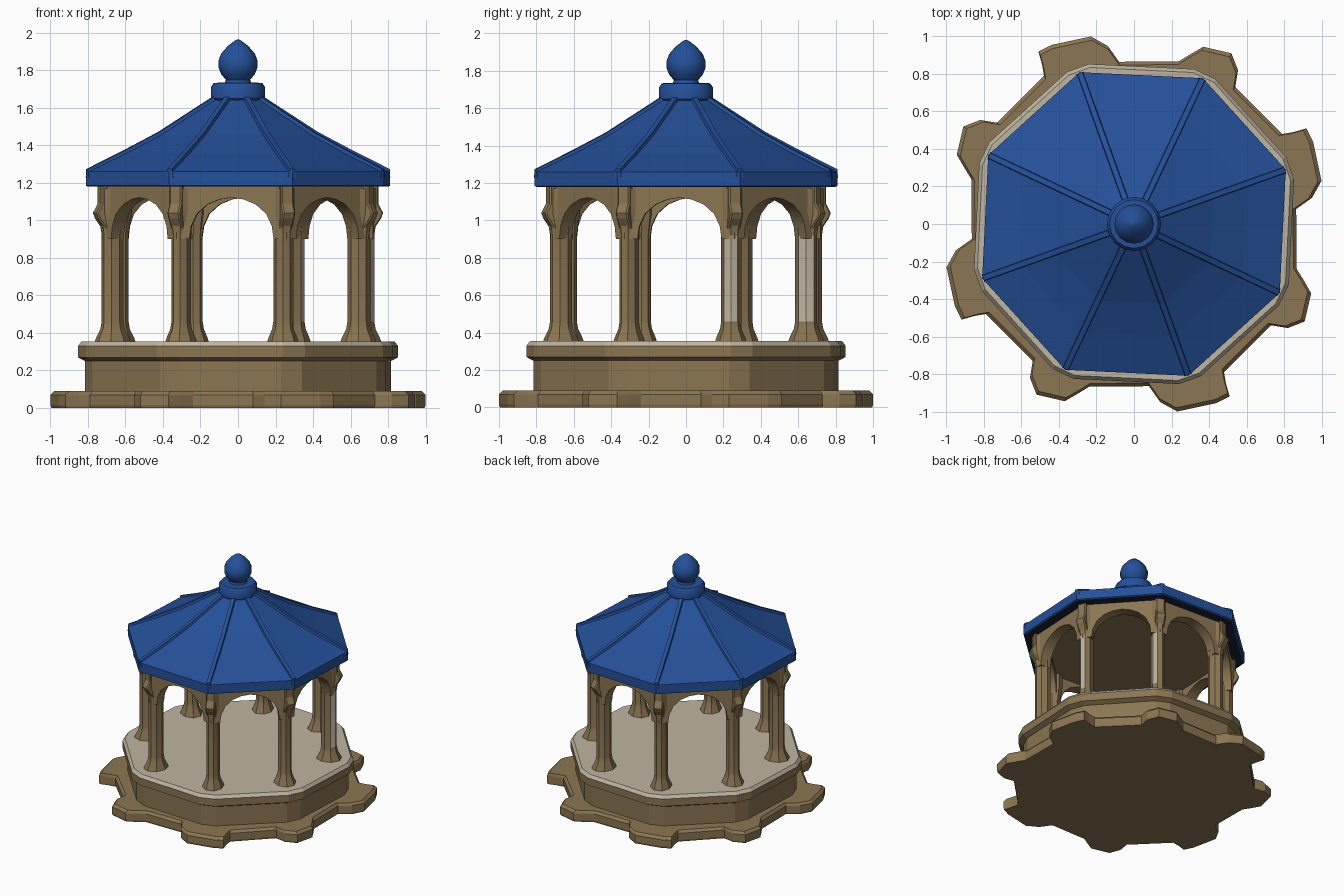
import bpy, bmesh, math

if "Cube" in bpy.data.objects:
    bpy.data.objects.remove(bpy.data.objects["Cube"])

ROT = math.radians(19.7)      # direction of the first octagon corner
STEP = math.pi / 4
TAN = math.tan(STEP / 2)


def material(name, r, g, b):
    m = bpy.data.materials.new(name)
    m.diffuse_color = (r, g, b, 1)
    m.use_nodes = True
    m.node_tree.nodes["Principled BSDF"].inputs["Base Color"].default_value = m.diffuse_color
    return m


STONE = material("brown stone", 0.258, 0.18, 0.085)
CREAM = material("cream floor", 0.52, 0.46, 0.355)
BLUE = material("blue roof", 0.018, 0.08, 0.32)
NAVY = material("dark navy soffit", 0.010, 0.014, 0.035)


def finish(bm, name, mats, rule=None, smooth=None, bevel=0):
    bmesh.ops.recalc_face_normals(bm, faces=bm.faces[:])
    bm.normal_update()
    if bevel:
        edges = [e for e in bm.edges if e.calc_face_angle(0) > 0.9]
        bmesh.ops.bevel(bm, geom=edges, offset=bevel, segments=1, affect='EDGES')
        bm.normal_update()
    if rule:
        for f in bm.faces:
            f.material_index = rule(f)
    me = bpy.data.meshes.new(name)
    bm.to_mesh(me)
    bm.free()
    for m in mats:
        me.materials.append(m)
    ob = bpy.data.objects.new(name, me)
    bpy.context.collection.objects.link(ob)
    if smooth:
        bpy.ops.object.select_all(action='DESELECT')
        ob.select_set(True)
        bpy.context.view_layer.objects.active = ob
        bpy.ops.object.shade_smooth_by_angle(angle=math.radians(smooth))
    return ob


def loft(bm, rings):
    """Skin a list of equal-length point rings and cap both ends."""
    rows = [[bm.verts.new(p) for p in ring] for ring in rings]
    n = len(rows[0])
    for a, b in zip(rows, rows[1:]):
        for i in range(n):
            j = (i + 1) % n
            bm.faces.new((a[i], a[j], b[j], b[i]))
    bm.faces.new(rows[0][::-1])
    bm.faces.new(rows[-1])


def lathe(name, profile, section, mats, **kw):
    """Scale a flat section (list of unit x, y points) along an (r, z) profile."""
    bm = bmesh.new()
    loft(bm, [[(x * r, y * r, z) for x, y in section] for r, z in profile])
    return finish(bm, name, mats, **kw)


def polar(a, r=1.0):
    return (r * math.cos(a), r * math.sin(a))


OCT = [polar(ROT + i * STEP) for i in range(8)]
ROUND = [polar(i * math.tau / 16) for i in range(16)]
D = math.radians(4)
CUT = math.cos(STEP / 2) / math.cos(STEP / 2 - D)
OCT_CUT = [polar(ROT + i * STEP + s * D, CUT) for i in range(8) for s in (-1, 1)]

# Ground slab: quarter outline with one large and one small lobe, repeated four times
quarter = [(0.865, 0.08), (0.95, 0.14), (1.0, 0.23), (0.955, 0.44), (0.92, 0.51),
           (0.85, 0.49), (0.79, 0.48), (0.54, 0.73), (0.555, 0.82), (0.52, 0.91),
           (0.37, 0.945), (0.30, 0.905), (0.24, 0.868)]
outline = []
for k in range(4):
    for x, y in quarter:
        for _ in range(k):
            x, y = -y, x
        outline.append((x, y))
bm = bmesh.new()
loft(bm, [[(x * s, y * s, z) for x, y in outline]
          for s, z in ((0.995, 0), (1, 0.015), (1, 0.07), (0.98, 0.09))])
finish(bm, "ground_slab", [STONE])

# Raised platform with a rim and a cream floor
lathe("platform_wall", [(0.87, 0.06), (0.87, 0.28)], OCT_CUT, [STONE])
lathe("platform_rim", [(0.87, 0.25), (0.91, 0.27), (0.91, 0.33), (0.89, 0.355)],
      OCT_CUT, [STONE, CREAM], rule=lambda f: 1 if f.normal.z > 0.3 else 0)

# Columns with flared feet; two of them have a pale face toward +x
col_profile = [(1.65, 0.35), (1.5, 0.375), (1.12, 0.42), (1.0, 0.46), (1.0, 0.92),
               (1.1, 0.96), (1.3, 1.04), (1.3, 1.17)]
for i in range(8):
    a = ROT + i * STEP
    ca, sa = math.cos(a), math.sin(a)
    bm = bmesh.new()
    rings = []
    for s, z in col_profile:
        ring = []
        for k in range(8):
            t = (k + 0.5) * STEP
            u, v = 0.71 + 0.06 * s * math.cos(t), 0.05 * s * math.sin(t)
            ring.append((u * ca - v * sa, u * sa + v * ca, z))
        rings.append(ring)
    loft(bm, rings)

    def pale(f, i=i):
        z = f.calc_center_median().z
        return 1 if i < 2 and f.normal.x > 0.75 and 0.46 < z < 0.92 else 0
    finish(bm, f"column_{i + 1}", [STONE, CREAM], rule=pale, smooth=30)

    # Bracket at the column head
    bm = bmesh.new()
    prof = [(0.75, 0.94), (0.80, 1.01), (0.812, 1.04), (0.785, 1.09),
            (0.785, 1.19), (0.68, 1.19), (0.68, 0.94)]
    loft(bm, [[(u * ca - v * sa, u * sa + v * ca, z) for u, z in prof]
              for v in (-0.036, 0.036)])
    finish(bm, f"column_bracket_{i + 1}", [STONE], bevel=0.008)

# Arched wall panels between columns, mitred at the corners
arch = [(-0.225, 0.90), (-0.215, 0.97), (-0.185, 1.035), (-0.13, 1.085), (-0.065, 1.112)]
arch = arch + [(0, 1.122)] + [(-u, z) for u, z in reversed(arch)]
for i in range(8):
    a = ROT + (i + 0.5) * STEP
    ca, sa = math.cos(a), math.sin(a)
    bm = bmesh.new()
    rings = []
    for d in (0.62, 0.71):
        e = d * TAN
        prof = [(-e, 1.19), (-e, 0.90)] + arch + [(e, 0.90), (e, 1.19)]
        rings.append([(d * ca - u * sa, d * sa + u * ca, z) for u, z in prof])
    loft(bm, rings)
    finish(bm, f"arch_panel_{i + 1}", [STONE], smooth=30)
lathe("ceiling", [(0.70, 1.14), (0.70, 1.19)], OCT, [STONE])

# Roof: fascia, gently concave slopes and dark soffit
slope = [(0.86, 1.26), (0.64, 1.36), (0.45, 1.455), (0.13, 1.65)]
lathe("roof", [(0.85, 1.18), (0.86, 1.185)] + slope, OCT, [BLUE, NAVY],
      rule=lambda f: 1 if f.normal.z < -0.9 else 0)

# Ridge ribs
for i in range(8):
    a = ROT + i * STEP
    ca, sa = math.cos(a), math.sin(a)
    bm = bmesh.new()
    rings = []
    for r, z in [(0.855, 1.258)] + slope[1:]:
        rings.append([(r * ca - v * sa, r * sa + v * ca, z + h) for v, h in
                      ((-0.022, -0.03), (0.022, -0.03), (0.014, 0.016), (-0.014, 0.016))])
    loft(bm, rings)
    finish(bm, f"ridge_rib_{i + 1}", [BLUE])

# Collar and finial
lathe("roof_collar", [(0.11, 1.60), (0.13, 1.635), (0.145, 1.65), (0.145, 1.71),
                      (0.13, 1.733), (0.10, 1.735)], ROUND, [BLUE], smooth=35)
lathe("finial", [(0.075, 1.72), (0.065, 1.75), (0.09, 1.78), (0.104, 1.815), (0.105, 1.85),
                 (0.09, 1.89), (0.055, 1.93), (0.02, 1.957), (0.004, 1.965)],
      ROUND, [BLUE], smooth=35)
